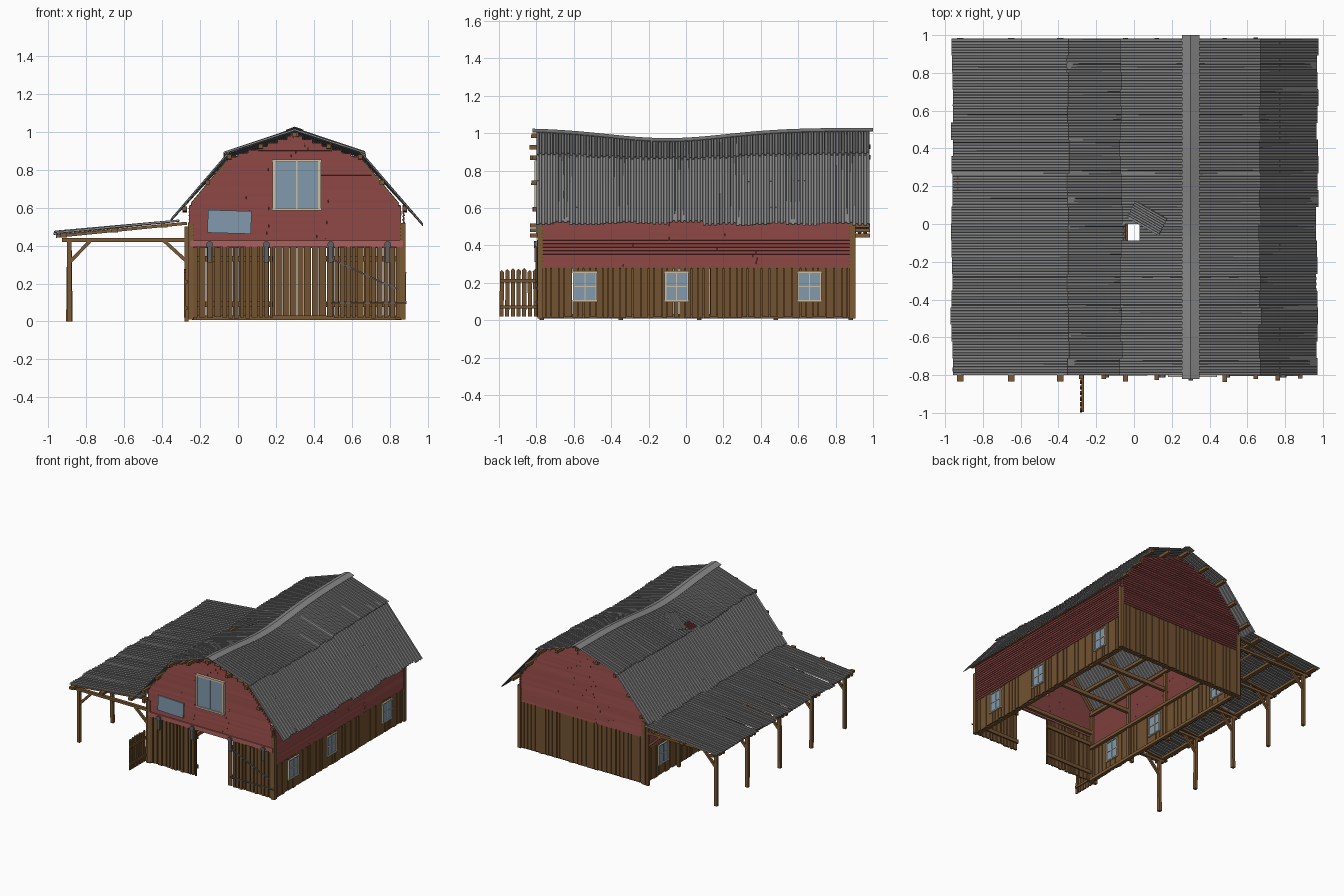
import bpy, bmesh, math, random
from mathutils import Vector, Matrix

if "Cube" in bpy.data.objects:
    bpy.data.objects.remove(bpy.data.objects["Cube"])

random.seed(4)
R = random.uniform
CX, XL, XR, YF, YB = 0.30, -0.25, 0.87, -0.78, 0.89
BAYS = [-0.77, -0.35, 0.07, 0.48, 0.88]
WINDOWS = [-0.54, -0.05, 0.66]


def material(name, rgb):
    m = bpy.data.materials.new(name)
    m.diffuse_color = (*rgb, 1)
    m.use_nodes = True
    m.node_tree.nodes["Principled BSDF"].inputs["Base Color"].default_value = m.diffuse_color
    return m


RED = material("red_paint", (0.23, 0.055, 0.05))
PINK = material("faded_red", (0.42, 0.12, 0.11))
BROWN = material("old_wood", (0.17, 0.085, 0.03))
TIMBER = material("timber", (0.2, 0.1, 0.035))
CREAM = material("cream_trim", (0.6, 0.52, 0.38))
GLASS = material("glass", (0.22, 0.32, 0.42))
METAL = material("roof_metal", (0.23, 0.23, 0.235))
IRON = material("iron", (0.12, 0.12, 0.13))


def finish(bm, name, mat):
    me = bpy.data.meshes.new(name)
    bm.to_mesh(me)
    bm.free()
    me.materials.append(mat)
    ob = bpy.data.objects.new(name, me)
    bpy.context.collection.objects.link(ob)
    return ob


def box(bm, c, s, rot=None):
    m = Matrix.Translation(c) @ (rot or Matrix()) @ Matrix.Diagonal((*s, 1))
    bmesh.ops.create_cube(bm, size=1, matrix=m)


def beam(bm, p, q, w, h):
    p, q = Vector(p), Vector(q)
    d = q - p
    box(bm, (p + q) / 2, (d.length, w, h), d.to_track_quat('X', 'Z').to_matrix().to_4x4())


def put(bm, axis, u, v, z, su, sv, sz, rot=None):
    # box in a wall: u runs along the wall, v is across it
    if axis == 'x':
        box(bm, (u, v, z), (su, sv, sz), rot)
    else:
        box(bm, (v, u, z), (sv, su, sz), rot)


def planks(bm, axis, a, b, v, z0, z1, holes=(), gap=0.004):
    u = a
    while u < b - 0.008:
        w = min(R(0.026, 0.046), b - u)
        c, lo, hi = u + w / 2, z0 + R(0, 0.008), z1 - R(0, 0.006)
        cut = any(abs(c - h) < 0.06 for h in holes)
        for s, e in ([(lo, 0.105), (0.255, hi)] if cut else [(lo, hi)]):
            put(bm, axis, c, v + R(-0.002, 0.002), (s + e) / 2, w - gap, 0.012, e - s)
        u += w


def half_width(z):
    if z > 0.865:
        return max(0.02, (0.99 - z) / 0.36)
    return min(0.56, 0.36 + (0.845 - z) / 1.177) if z < 0.845 else 0.36


def siding(bm, axis, v, z0, z1, span, tilt, step=0.0185):
    z = z0
    while z < z1:
        a, b = span(z + step)
        ax = 'X' if axis == 'x' else 'Y'
        cuts = [a, a + (b - a) * R(0.25, 0.7), b]
        for s, e in zip(cuts, cuts[1:]):
            rot = Matrix.Rotation(tilt * R(0.2, 0.32), 4, ax)
            put(bm, axis, (s + e) / 2, v, z + step / 2, e - s - 0.002, 0.008, step + 0.004, rot)
        z += step


# Lower plank walls
bm = bmesh.new()
planks(bm, 'y', YF, YB, XR, 0.01, 0.29, WINDOWS)
planks(bm, 'y', YF, YB, XL, 0.01, 0.29, WINDOWS)
planks(bm, 'x', XL, XR, YB, 0.01, 0.40)
finish(bm, "plank_walls", BROWN)

# Red clapboards on sides and gables
bm = bmesh.new()
siding(bm, 'y', XR + 0.004, 0.28, 0.60, lambda z: (YF, YB), -1)
siding(bm, 'y', XL - 0.004, 0.28, 0.60, lambda z: (YF, YB), 1)
gable = lambda z: (CX - half_width(z), CX + half_width(z))
siding(bm, 'x', YF - 0.004, 0.42, 0.975, gable, -1)
siding(bm, 'x', YB + 0.004, 0.39, 0.975, gable, 1)
finish(bm, "clapboard_siding", RED)

# Front sliding doors with rail, braces and hangers
bm = bmesh.new()
for a, b in ((XL, 0.185), (0.465, XR)):
    planks(bm, 'x', a, b, YF - 0.01, 0.015, 0.395, gap=0.008)
    for z in (0.09, 0.33):
        box(bm, ((a + b) / 2, YF + 0.002, z), (b - a, 0.012, 0.03))
finish(bm, "sliding_doors", BROWN)
bm = bmesh.new()
box(bm, (0.69, YF - 0.02, 0.095), (0.40, 0.008, 0.008))
beam(bm, (0.49, YF - 0.02, 0.33), (0.84, YF - 0.02, 0.17), 0.008, 0.008)
for x in (-0.15, 0.15, 0.49, 0.79):
    box(bm, (x, YF - 0.024, 0.365), (0.024, 0.012, 0.11))
    bmesh.ops.create_cone(bm, cap_ends=True, segments=12, radius1=0.018, radius2=0.018, depth=0.012,
                          matrix=Matrix.Translation((x, YF - 0.026, 0.405)) @ Matrix.Rotation(math.pi / 2, 4, 'X'))
finish(bm, "door_hangers", IRON)
bm = bmesh.new()
box(bm, (0.31, YF - 0.008, 0.41), (1.12, 0.018, 0.035))
finish(bm, "door_header", PINK)

# Windows: glass and trim
gl, tr = bmesh.new(), bmesh.new()


def window(axis, u, v, z, w, h, bars, t=0.014):
    put(gl, axis, u, v, z, w, 0.02, h)
    for s in (-1, 1):
        put(tr, axis, u + s * w / 2, v, z, t, 0.034, h + t)
        put(tr, axis, u, v, z + s * h / 2, w + 1.5 * t, 0.036, t)
    put(tr, axis, u, v, z, t * 0.6, 0.028, h)
    if bars:
        put(tr, axis, u, v, z, w, 0.028, t * 0.6)


for y in WINDOWS:
    for x in (XL, XR):
        window('y', y, x, 0.18, 0.12, 0.155, True, 0.009)
window('x', 0.31, YF - 0.012, 0.72, 0.24, 0.255, False)
box(gl, (-0.045, YF - 0.018, 0.525), (0.23, 0.01, 0.12), Matrix.Rotation(0.03, 4, 'Y'))
finish(gl, "window_glass_and_sign_panel", GLASS)
finish(tr, "window_trim", CREAM)


# Roof shape
def sag(y):
    return -0.055 * math.exp(-((y + 0.1) / 0.45) ** 2)


def roof_z(dx, y, upper=None):
    if upper is None:
        upper = dx < 0.36
    z = 1.012 - 0.347 * dx if upper else 0.875 - 1.177 * (dx - 0.36)
    return z + sag(y) * max(0, 1 - dx / 0.67)


def lean_z(x):
    return 0.462 + (x + 0.97) * 0.1


RIB = [(0, 0), (0.5, 0), (0.6, 1), (0.9, 1), (1, 0)]


def sheet(bm, y0, width, ribs, point, amp=0.008, segs=3):
    # ribbed sheet: point(t, y) gives the slope line
    rows = []
    for r in range(ribs):
        for f, h in RIB[:-1] if r < ribs - 1 else RIB:
            y = y0 + (r + f) * width / ribs
            rows.append([bm.verts.new(point(i / segs, y) + Vector((0, 0, h * amp))) for i in range(segs + 1)])
    for a, b in zip(rows, rows[1:]):
        for i in range(segs):
            bm.faces.new((a[i], b[i], b[i + 1], a[i + 1]))


def thick(bm, name):
    bmesh.ops.recalc_face_normals(bm, faces=bm.faces)
    md = finish(bm, name, METAL).modifiers.new("thickness", 'SOLIDIFY')
    md.thickness, md.offset = 0.004, 0


# Gambrel roof and lean-to roof, sheet by sheet
bm, lean = bmesh.new(), bmesh.new()
N = 20
W = 1.78 / N
for k in range(N):
    y0 = -0.80 + k * W
    for side in (-1, 1):
        for up, d0, d1 in ((True, 0.0, 0.37), (False, 0.345, 0.67 if side > 0 else 0.65)):
            d1 += R(-0.008, 0.006)
            if side < 0 and up and k == 8:
                d1 = 0.27
            lift = R(0, 0.006)
            sheet(bm, y0, W, 3, lambda t, y: Vector((CX + side * (d0 + (d1 - d0) * t), y,
                  roof_z(d0 + (d1 - d0) * t, y, up) + lift * t)))
    xe, lift = -0.965 + R(-0.008, 0.008), R(-0.006, 0.008)
    sheet(lean, y0, W, 3, lambda t, y: Vector((-0.31 + (xe + 0.31) * t, y, lean_z(-0.31 + (xe + 0.31) * t) + lift * t)))
thick(bm, "gambrel_roof")
thick(lean, "lean_to_roof")

# Loose patch sheet over the hole
bm = bmesh.new()
sheet(bm, -0.05, 0.10, 4, lambda t, y: Vector((0.1 - 0.2 * t, y, 0)))
bmesh.ops.transform(bm, verts=bm.verts, matrix=Matrix.Translation((0.07, 0.03, roof_z(0.23, 0.03) + 0.02))
                    @ Matrix.Rotation(-0.32, 4, 'Y') @ Matrix.Rotation(-0.5, 4, 'Z'))
thick(bm, "loose_roof_sheet")

# Ridge cap
bm = bmesh.new()
rows = []
for i in range(25):
    y = -0.82 + i * 1.82 / 24
    rows.append([bm.verts.new((CX + dx, y, 1.026 + sag(y) - abs(dx) * 0.36)) for dx in (-0.045, 0, 0.045)])
for a, b in zip(rows, rows[1:]):
    for i in (0, 1):
        bm.faces.new((a[i], a[i + 1], b[i + 1], b[i]))
thick(bm, "ridge_cap")

# Barn frame: purlins, bents, sills and corner posts
bm = bmesh.new()
for dx in (0, 0.18, 0.345, 0.46, 0.58):
    for side in ((-1, 1) if dx else (1,)):
        ys = [-0.815 - R(0, 0.025)] + [-0.6 + 0.225 * i for i in range(7)] + [0.975 + R(0, 0.012)]
        for a, b in zip(ys, ys[1:]):
            x = CX + side * dx
            beam(bm, (x, a, roof_z(dx, a) - 0.022), (x, b, roof_z(dx, b) - 0.022), 0.024, 0.024)
for y in BAYS:
    for side in (-1, 1):
        pts = [(CX + side * d, y, roof_z(d, y) - 0.045) for d in (0, 0.35, 0.54)]
        beam(bm, pts[0], pts[1], 0.024, 0.024)
        beam(bm, pts[1], pts[2], 0.024, 0.024)
        box(bm, (CX + side * 0.545, y, 0.3), (0.026, 0.026, 0.58))
    box(bm, (0.31, y, 0.42), (1.10, 0.024, 0.03))
for x in (XL + 0.018, XR - 0.018):
    for z in (0.02, 0.29, 0.57):
        box(bm, (x, 0.055, z), (0.024, 1.66, 0.024))
box(bm, (0.31, YB - 0.016, 0.02), (1.1, 0.024, 0.024))
for x in (XL, XR):
    for y in (YF, YB):
        box(bm, (x, y, 0.265), (0.03, 0.03, 0.51))
finish(bm, "barn_frame", TIMBER)

# Lean-to frame
bm = bmesh.new()
for y in BAYS:
    beam(bm, (-0.89 + R(-0.006, 0.006), y, 0), (-0.89, y, 0.43), 0.024, 0.024)
    beam(bm, (-0.272, y, 0), (-0.272, y, 0.5), 0.022, 0.022)
    box(bm, (-0.595, y, 0.43), (0.67, 0.024, 0.02))
    beam(bm, (-0.96, y, lean_z(-0.96) - 0.014), (-0.27, y, lean_z(-0.27) - 0.014), 0.02, 0.016)
    beam(bm, (-0.89, y, 0.31), (-0.78, y, 0.425), 0.018, 0.018)
    beam(bm, (-0.275, y, 0.32), (-0.39, y, 0.425), 0.018, 0.018)
for x in (-0.92, -0.65, -0.39):
    box(bm, (x, 0.075, lean_z(x) - 0.014), (0.034, 1.82, 0.02))
finish(bm, "lean_to_frame", TIMBER)

# Picket fence by the front corner
bm = bmesh.new()
for i in range(7):
    y, h = -0.985 + i * 0.03, R(0.235, 0.255)
    rot = Matrix.Rotation(R(-0.04, 0.04), 4, 'X')
    box(bm, (-0.28, y, 0.02 + h / 2), (0.01, 0.022, h), rot)
    box(bm, (-0.28, y, 0.02 + h), (0.0095, 0.015, 0.015), rot @ Matrix.Rotation(math.pi / 4, 4, 'X'))
for z in (0.07, 0.21):
    box(bm, (-0.272, -0.89, z), (0.012, 0.21, 0.018))
finish(bm, "picket_fence", BROWN)
